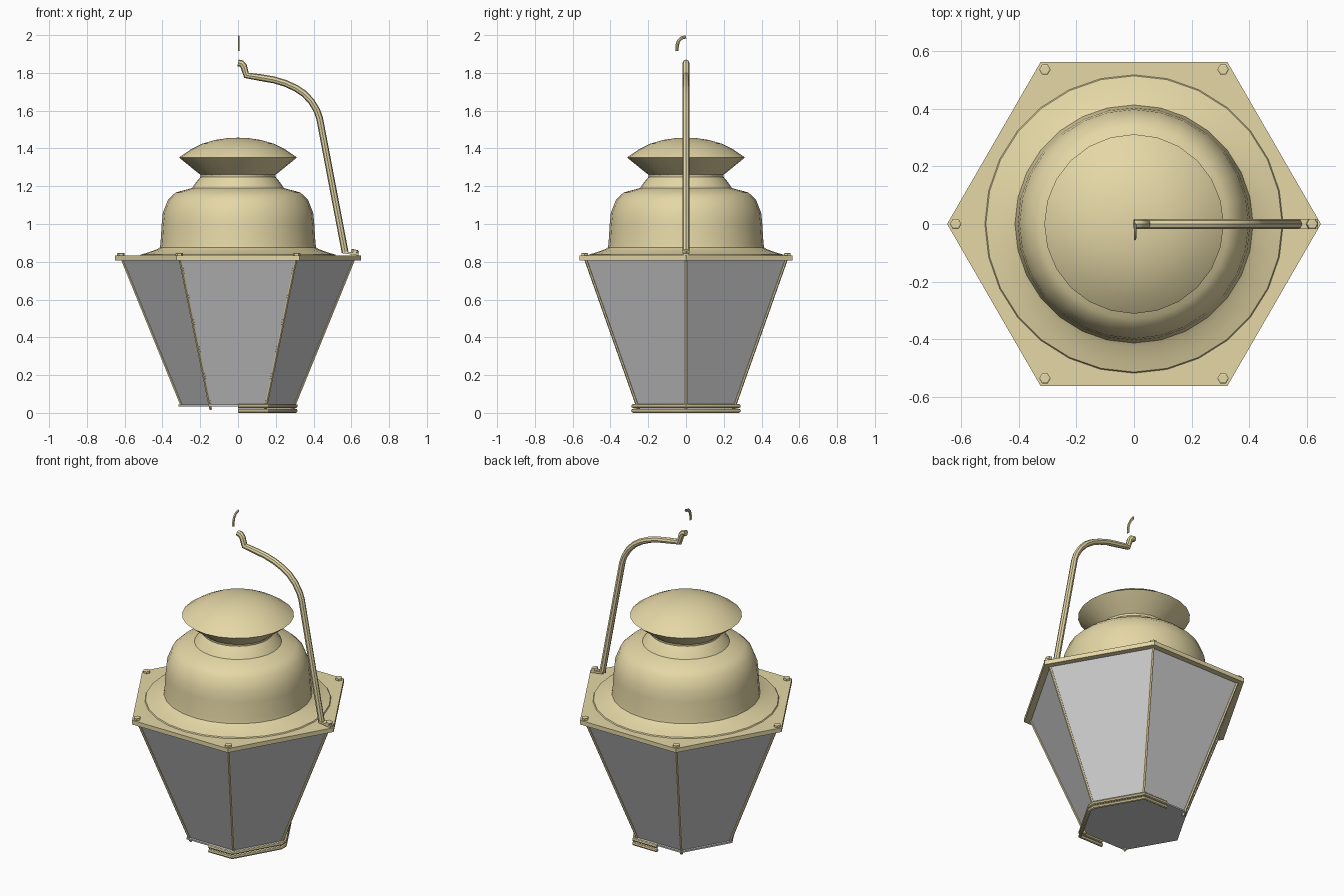
import bpy, bmesh
from math import cos, sin, pi, radians
from mathutils import Vector

if "Cube" in bpy.data.objects:
    bpy.data.objects.remove(bpy.data.objects["Cube"])

brass = bpy.data.materials.new("brass")
brass.diffuse_color = (0.78, 0.68, 0.38, 1)
brass.use_nodes = True
brass.node_tree.nodes["Principled BSDF"].inputs["Base Color"].default_value = brass.diffuse_color


def add_object(name, mesh, mat, smooth=None):
    ob = bpy.data.objects.new(name, mesh)
    bpy.context.collection.objects.link(ob)
    if mat:
        mesh.materials.append(mat)
    if smooth:
        bpy.ops.object.select_all(action='DESELECT')
        ob.select_set(True)
        bpy.context.view_layer.objects.active = ob
        bpy.ops.object.shade_smooth_by_angle(angle=radians(smooth))
    return ob


def lathe(name, profile, sides, mat=brass, smooth=None):
    """Revolve (radius, z) points; first corner lies on +x."""
    bm = bmesh.new()
    rings = [[bm.verts.new((r * cos(2 * pi * i / sides), r * sin(2 * pi * i / sides), z))
              for i in range(sides)] for r, z in profile]
    for a, b in zip(rings, rings[1:]):
        for i in range(sides):
            j = (i + 1) % sides
            bm.faces.new((a[i], a[j], b[j], b[i]))
    bmesh.ops.remove_doubles(bm, verts=bm.verts, dist=1e-5)
    bmesh.ops.recalc_face_normals(bm, faces=bm.faces)
    mesh = bpy.data.meshes.new(name)
    bm.to_mesh(mesh)
    bm.free()
    return add_object(name, mesh, mat, smooth)


def tube(name, points, radius, resolution=2, smooth=40):
    """Round bar along a list of points."""
    curve = bpy.data.curves.new(name, 'CURVE')
    curve.dimensions = '3D'
    curve.bevel_depth = radius
    curve.bevel_resolution = resolution
    curve.use_fill_caps = True
    spline = curve.splines.new('POLY')
    spline.points.add(len(points) - 1)
    for p, co in zip(spline.points, points):
        p.co = (*co, 1)
    temp = bpy.data.objects.new("temp", curve)
    bpy.context.collection.objects.link(temp)
    bpy.context.view_layer.update()
    mesh = bpy.data.meshes.new_from_object(
        temp.evaluated_get(bpy.context.evaluated_depsgraph_get()))
    mesh.name = name
    bpy.data.objects.remove(temp)
    mesh.materials.clear()
    return add_object(name, mesh, brass, smooth)


def hexagon_corner(i, r, z):
    return Vector((r * cos(i * pi / 3), r * sin(i * pi / 3), z))


# Glass body and its floor
lathe("glass_panes", [(0, .045), (.30, .045), (.61, .806)], 6, None)
lathe("glass_floor", [(0, .035), (.315, .035), (.315, .044), (0, .044)], 6, None)

# Corner bars between the panes
for i in range(6):
    low = .045 if i == 3 else .018
    r_low = .30 + (low - .045) * .31 / .761
    tube(f"corner_bar_{i}", [hexagon_corner(i, r_low, low),
                             hexagon_corner(i, .611, .808)], .008, 1)

# Half hexagon base rails, on the right side only
path = [(0, .279), (.157, .279), (.305, .02), (.305, -.02), (.157, -.279), (0, -.279)]
for name, z in (("lower_base_rail", .011), ("upper_base_rail", .036)):
    tube(name, [(x, y, z) for x, y in path], .011)

# Hexagonal roof plate
lathe("roof_plate", [(0, .806), (.65, .806), (.65, .832), (0, .832)], 6)

# Domed roof with skirt and neck
lathe("roof_dome", [(.52, .830), (.515, .838), (.48, .848), (.43, .866), (.414, .875),
                    (.41, .90), (.404, 1.0), (.398, 1.06), (.37, 1.13), (.33, 1.167),
                    (.243, 1.19), (.222, 1.222), (.198, 1.25), (.20, 1.265)],
      28, smooth=40)

# Flared vent cap
lathe("vent_cap", [(.195, 1.258), (.22, 1.277), (.305, 1.346), (.312, 1.352), (.302, 1.36),
                   (.25, 1.395), (.19, 1.425), (.12, 1.445), (.06, 1.454), (0, 1.457)],
      24, smooth=40)

# Hexagonal bolts on the plate corners
for i in range(6):
    bolt = lathe(f"bolt_{i}", [(0, -.004), (.02, -.004), (.02, .012), (.015, .015), (0, .015)], 6)
    bolt.location = hexagon_corner(i, .62, .832)
    if i == 0:
        bolt.location = (.618, 0, .85)
        bolt.rotation_euler.y = radians(12)

# Single carrying arm rising from the right corner
arm = [(.567, .85), (.432, 1.56), (.418, 1.60), (.388, 1.65), (.35, 1.69), (.305, 1.72),
       (.25, 1.745), (.19, 1.763), (.12, 1.775), (.045, 1.787), (.03, 1.835),
       (.018, 1.85), (0, 1.853)]
tube("carrying_arm", [(x, 0, z) for x, z in arm], .018)

# Flattened foot of the arm under its bolt
bm = bmesh.new()
bmesh.ops.create_cube(bm, size=1)
bmesh.ops.scale(bm, vec=(.085, .034, .012), verts=bm.verts)
mesh = bpy.data.meshes.new("arm_foot")
bm.to_mesh(mesh)
bm.free()
foot = add_object("arm_foot", mesh, brass)
foot.location = (.597, 0, .845)
foot.rotation_euler.y = radians(8)

# Hanging hook, a half-section lying against the x = 0 plane
hook = tube("hanging_hook", [(0, -.048, 1.915), (0, -.047, 1.945), (0, -.04, 1.968),
                             (0, -.024, 1.985), (0, 0, 1.991)], .009)
bm = bmesh.new()
bm.from_mesh(hook.data)
bmesh.ops.bisect_plane(bm, geom=bm.verts[:] + bm.edges[:] + bm.faces[:],
                       plane_co=(0, 0, 0), plane_no=(1, 0, 0), clear_inner=True)
bm.to_mesh(hook.data)
bm.free()
